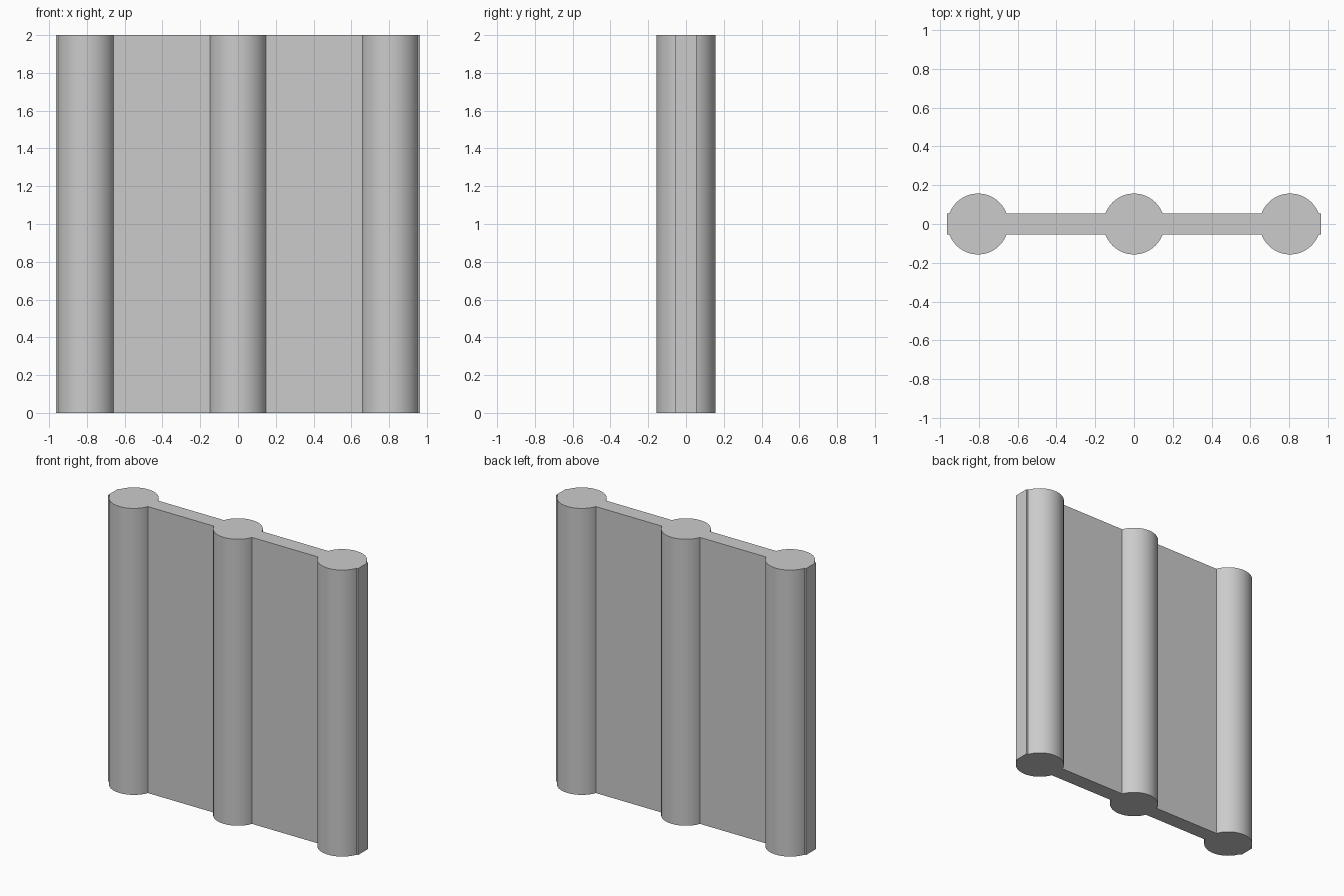
import bpy
import bmesh
import math

cube = bpy.data.objects.get("Cube")
if cube:
    bpy.data.objects.remove(cube, do_unlink=True)

HEIGHT = 2.0
HALF_WIDTH = 0.964
WEB = 0.055          # half thickness of the flat panel
RADIUS = 0.157       # radius of the round ribs
SPACING = 0.805      # distance between ribs
STEPS = 32           # segments per half rib

grey = bpy.data.materials.new("plain_grey")
grey.use_nodes = True
colour = (0.6, 0.6, 0.6, 1)
grey.diffuse_color = colour
grey.node_tree.nodes["Principled BSDF"].inputs["Base Color"].default_value = colour

# Back half of the outline, left to right: panel edge, then one arc per rib
start = math.asin(WEB / RADIUS)
back = [(-HALF_WIDTH, WEB)]
for centre in (-SPACING, 0, SPACING):
    for i in range(STEPS + 1):
        a = math.pi - start - (math.pi - 2 * start) * i / STEPS
        back.append((centre + RADIUS * math.cos(a), RADIUS * math.sin(a)))
back.append((HALF_WIDTH, WEB))

# Front half mirrors the back half
outline = back + [(x, -y) for x, y in reversed(back)]

# Extrude the closed outline to full height
bm = bmesh.new()
base = bm.faces.new([bm.verts.new((x, y, 0)) for x, y in outline])
extruded = bmesh.ops.extrude_face_region(bm, geom=[base], use_keep_orig=True)
top = [v for v in extruded["geom"] if isinstance(v, bmesh.types.BMVert)]
bmesh.ops.translate(bm, verts=top, vec=(0, 0, HEIGHT))
bmesh.ops.recalc_face_normals(bm, faces=bm.faces[:])
mesh = bpy.data.meshes.new("ribbed_panel")
bm.to_mesh(mesh)
bm.free()
mesh.materials.append(grey)

panel = bpy.data.objects.new("ribbed_panel", mesh)
bpy.context.collection.objects.link(panel)

# Smooth ribs with crisp panel joints and end caps
bpy.ops.object.select_all(action="DESELECT")
panel.select_set(True)
bpy.context.view_layer.objects.active = panel
bpy.ops.object.shade_smooth_by_angle(angle=math.radians(20))
